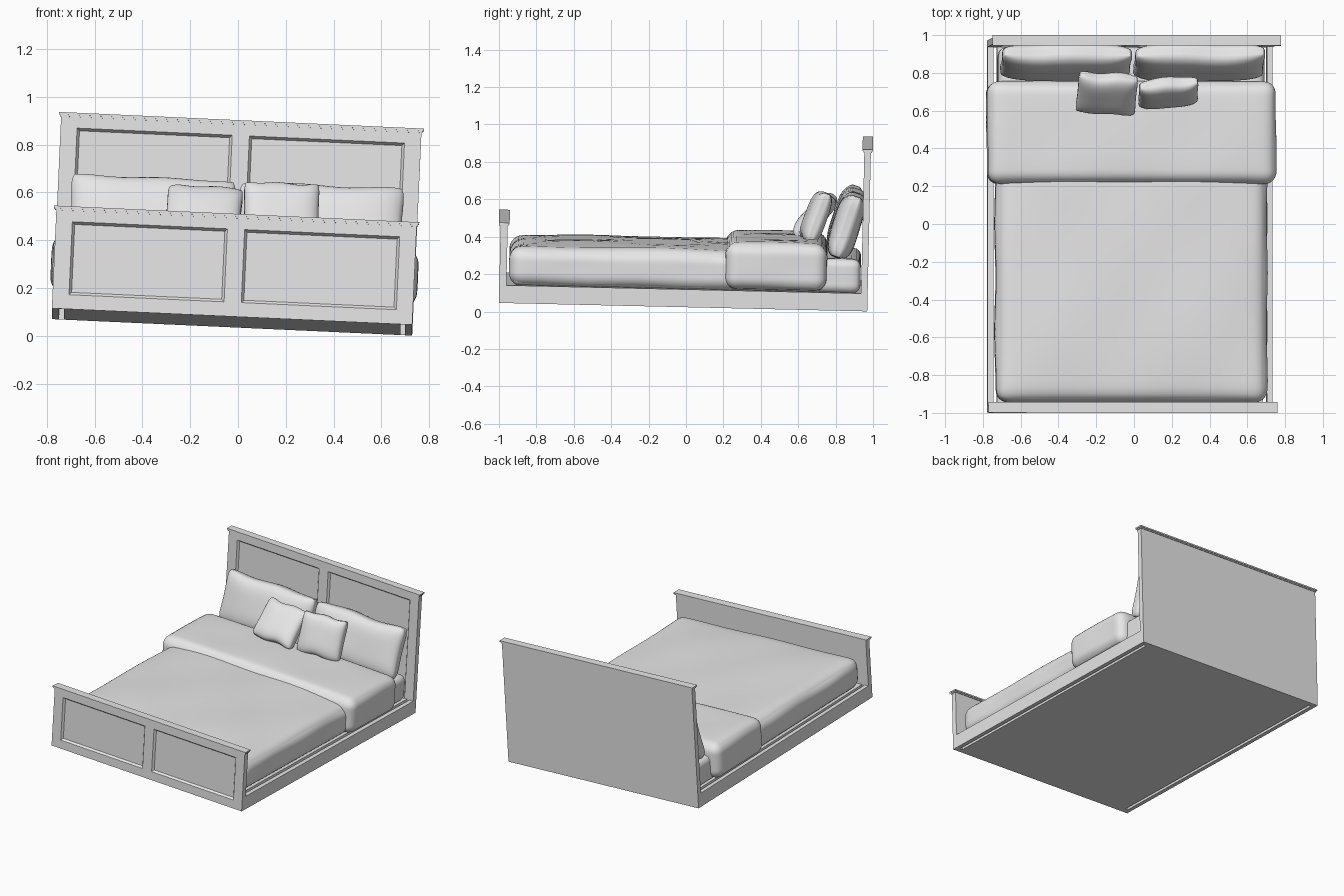
import bpy, bmesh
from math import sin, cos, pi, radians
from mathutils import Matrix, Vector

if "Cube" in bpy.data.objects:
    bpy.data.objects.remove(bpy.data.objects["Cube"], do_unlink=True)

grey = bpy.data.materials.new("light grey")
grey.use_nodes = True
grey.diffuse_color = (0.8, 0.8, 0.8, 1)
grey.node_tree.nodes["Principled BSDF"].inputs["Base Color"].default_value = grey.diffuse_color

# The whole bed sits slightly tilted
TILT = (Matrix.Translation((-0.025, -0.015, 0.058))
        @ Matrix.Rotation(-0.023, 4, 'X') @ Matrix.Rotation(0.0457, 4, 'Y'))

HALF_W, HALF_L = 0.755, 0.985
RAIL_H = 0.095


def finish(name, bm, local=Matrix(), smooth=False):
    bmesh.ops.recalc_face_normals(bm, faces=bm.faces)
    mesh = bpy.data.meshes.new(name)
    bm.to_mesh(mesh)
    bm.free()
    mesh.materials.append(grey)
    for p in mesh.polygons:
        p.use_smooth = smooth
    ob = bpy.data.objects.new(name, mesh)
    ob.matrix_world = TILT @ local
    bpy.context.collection.objects.link(ob)
    return ob


def box_mesh(lo, hi):
    lo, hi = Vector(lo), Vector(hi)
    bm = bmesh.new()
    bmesh.ops.create_cube(bm, size=1)
    for v in bm.verts:
        v.co = (lo + hi) / 2 + v.co * (hi - lo)
    return bm


def box(name, lo, hi):
    return finish(name, box_mesh(lo, hi))


def fine_cube(cuts):
    # Subdivided cube from -1 to 1 with its rows crowded towards the edges
    bm = bmesh.new()
    bmesh.ops.create_cube(bm, size=2)
    bmesh.ops.subdivide_edges(bm, edges=bm.edges[:], cuts=cuts, use_grid_fill=True)
    for v in bm.verts:
        v.co = Vector([sin(c * pi / 2) for c in v.co])
    return bm


def soft_box(name, lo, hi, r, crown=0.0, wave=0.0):
    # Rounded box with a domed top and faint ripples
    lo, hi = Vector(lo), Vector(hi)
    mid, half = (lo + hi) / 2, (hi - lo) / 2
    bm = fine_cube(28)
    for v in bm.verts:
        u = v.co.copy()
        p = Vector([a * b for a, b in zip(u, half)])
        core = Vector([max(r - h, min(h - r, c)) for c, h in zip(p, half)])
        d = p - core
        if d.length > 1e-6:
            p = core + d.normalized() * r
        up = max(0, u.z)
        p.z += up * (crown * (1 - u.x ** 4) * (1 - u.y ** 4) + wave * sin(9 * p.x + 2) * cos(7 * p.y))
        p.x += wave * sin(11 * p.y + 3 * u.x) * (1 - u.z ** 2)
        v.co = mid + p
    return finish(name, bm, smooth=True)


def pillow(name, loc, w, h, t, lean, yaw=0, phase=0):
    # Upright cushion, puffy in the middle with thin rounded edges
    bm = fine_cube(18)
    for v in bm.verts:
        x, y, z = v.co
        puff = max(0, (1 - x ** 4) * (1 - z ** 4)) ** 0.5
        px = x * (1 - 0.03 * (1 - z * z) - 0.05 * z ** 8)
        pz = z * (1 - 0.05 * (1 - x * x) - 0.06 * x ** 8)
        py = y * (0.22 + 0.78 * puff) + 0.06 * sin(4 * x + phase) * z
        v.co = (px * w / 2, py * t / 2, pz * h / 2 + 0.006 * sin(5 * x + phase))
    local = (Matrix.Translation(loc) @ Matrix.Rotation(radians(yaw), 4, 'Z')
             @ Matrix.Rotation(radians(-lean), 4, 'X'))
    return finish(name, bm, local, smooth=True)


def panel_board(name, y0, y1, top):
    # Board with two sunken panels on its front, under a moulded cap
    bm = box_mesh((-HALF_W, y0, 0), (HALF_W, y1, top - 0.01))
    low, high, inner, outer = 0.06, top - 0.064, 0.036, 0.686
    cuts = [((x, 0, 0), (1, 0, 0)) for x in (-outer, -inner, inner, outer)]
    cuts += [((0, 0, z), (0, 0, 1)) for z in (low, high)]
    for co, no in cuts:
        bmesh.ops.bisect_plane(bm, geom=bm.verts[:] + bm.edges[:] + bm.faces[:],
                               plane_co=co, plane_no=no)
    bm.normal_update()
    panels = []
    for f in bm.faces:
        c = f.calc_center_median()
        if f.normal.y < -0.9 and inner < abs(c.x) < outer and low < c.z < high:
            panels.append(f)
    bmesh.ops.inset_individual(bm, faces=panels, thickness=0.015, depth=-0.014)
    finish(name, bm)
    for part, over, z0, z1 in (("moulding", 0.005, top - 0.018, top - 0.01),
                               ("cap", 0.01, top - 0.01, top)):
        box(f"{name}_{part}", (-HALF_W - over, y0 - over, z0), (HALF_W + over, y1 + over, z1))


# Frame
panel_board("footboard", -HALF_L, -0.947, 0.43)
panel_board("headboard", 0.95, HALF_L, 0.867)
for side, s in (("left", 1), ("right", -1)):
    xs = sorted((s * 0.725, s * HALF_W))
    box(f"{side}_side_rail", (xs[0], -0.947, 0), (xs[1], 0.95, RAIL_H))
box("base_platform", (-0.705, -0.947, 0), (0.705, 0.95, RAIL_H))

# Bedding
soft_box("mattress", (-0.705, -0.92, 0.09), (0.705, 0.945, 0.275), 0.045)
soft_box("duvet", (-0.72, -0.935, 0.09), (0.72, 0.70, 0.298), 0.07, 0.025, 0.004)
soft_box("folded_blanket", (-0.765, 0.22, 0.10), (0.765, 0.765, 0.35), 0.065, 0.012, 0.004)

# Pillows
pillow("right_back_pillow", (-0.355, 0.862, 0.44), 0.70, 0.355, 0.15, 17, 0, 1)
pillow("left_back_pillow", (0.35, 0.862, 0.44), 0.70, 0.355, 0.15, 17, 0, 3)
pillow("right_small_cushion", (-0.14, 0.695, 0.465), 0.32, 0.28, 0.11, 42, -3, 0)
pillow("left_small_cushion", (0.185, 0.70, 0.475), 0.32, 0.28, 0.11, 20, 5, 2)
